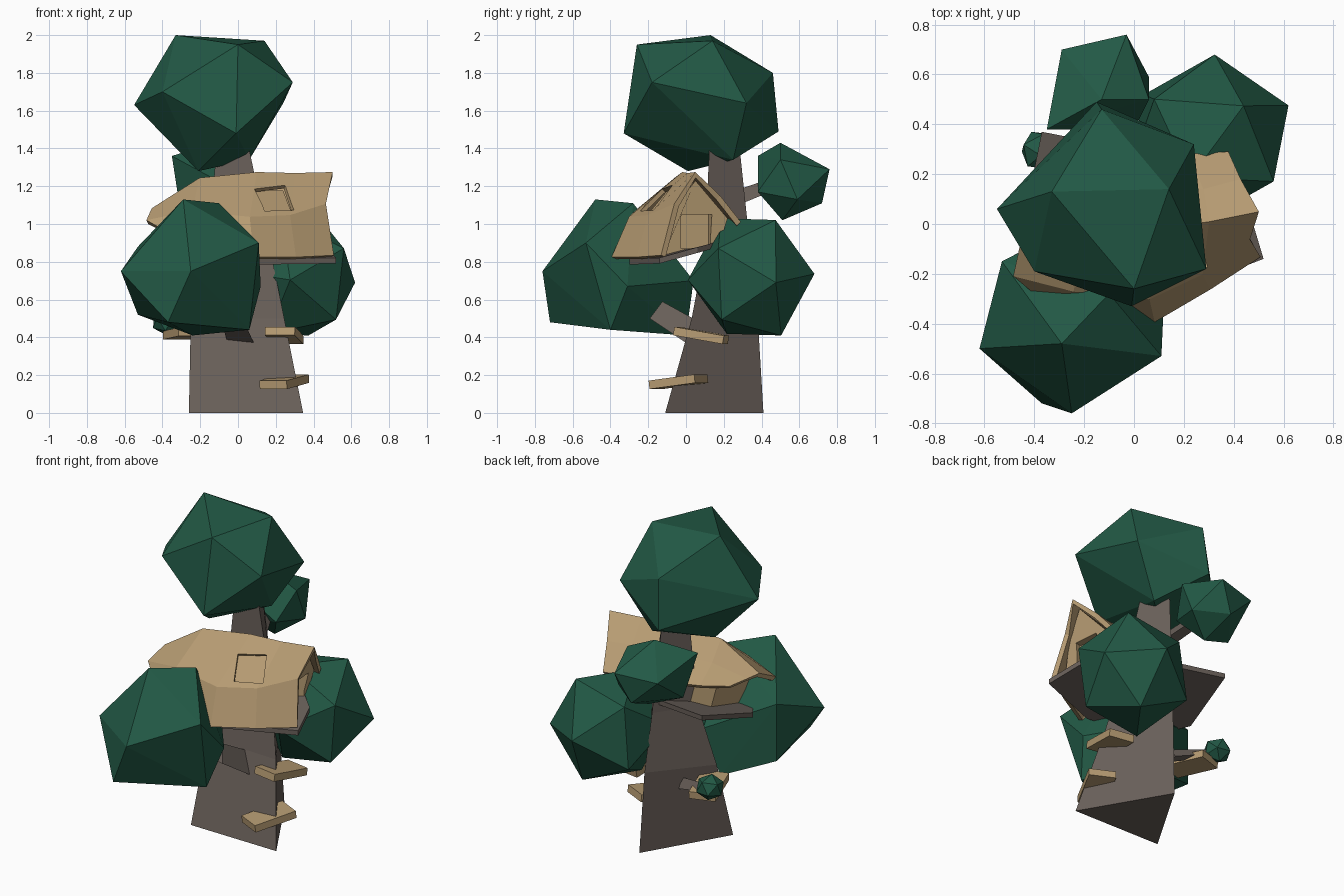
import bpy, bmesh, math
from mathutils import Vector, Matrix

if "Cube" in bpy.data.objects:
    bpy.data.objects.remove(bpy.data.objects["Cube"])


def material(name, rgb):
    m = bpy.data.materials.new(name)
    m.diffuse_color = (*rgb, 1)
    m.use_nodes = True
    m.node_tree.nodes["Principled BSDF"].inputs["Base Color"].default_value = m.diffuse_color
    return m


BARK = material("bark", (0.14, 0.115, 0.1))
WOOD = material("wood", (0.47, 0.33, 0.17))
LEAF = material("leaf", (0.016, 0.1, 0.06))


def finish(name, bm, mat):
    bmesh.ops.recalc_face_normals(bm, faces=bm.faces[:])
    me = bpy.data.meshes.new(name)
    bm.to_mesh(me)
    bm.free()
    ob = bpy.data.objects.new(name, me)
    bpy.context.collection.objects.link(ob)
    me.materials.append(mat)
    return ob


def loft(name, rings, mat, closed=True):
    """Skin a row of equal point rings; closed rings get end caps."""
    bm = bmesh.new()
    vs = [[bm.verts.new(p) for p in r] for r in rings]
    n = len(rings[0])
    for a, b in zip(vs, vs[1:]):
        for i in range(n if closed else n - 1):
            j = (i + 1) % n
            bm.faces.new((a[i], a[j], b[j], b[i]))
    if closed:
        bm.faces.new(vs[0])
        bm.faces.new(vs[-1])
    return finish(name, bm, mat)


def box(name, loc, size, mat, rot):
    bm = bmesh.new()
    bmesh.ops.create_cube(bm, size=1)
    bm.transform(Matrix.Translation(loc) @ rot @ Matrix.Diagonal((*size, 1)))
    return finish(name, bm, mat)


def frame(a, b):
    """Right-handed basis with a as first axis and b in the first plane."""
    a = Vector(a).normalized()
    b = Vector(b)
    b = (b - a * b.dot(a)).normalized()
    return Matrix((a, b, a.cross(b))).transposed()


def foliage(name, lo, hi, tip, neighbour):
    """Icosahedron turned so two of its corners match, fitted to a box."""
    bm = bmesh.new()
    bmesh.ops.create_icosphere(bm, subdivisions=1, radius=1)
    bm.verts.ensure_lookup_table()
    v0 = bm.verts[0]
    v1 = v0.link_edges[0].other_vert(v0)
    rot = frame(tip, neighbour) @ frame(v0.co, v1.co).transposed()
    bm.transform(rot.to_4x4())
    for k in range(3):
        c = [v.co[k] for v in bm.verts]
        s = (hi[k] - lo[k]) / (max(c) - min(c))
        m = min(c)
        for v in bm.verts:
            v.co[k] = lo[k] + (v.co[k] - m) * s
    return finish(name, bm, LEAF)


def faceted(name, corners):
    """Irregular clump: convex hull of a few corners."""
    bm = bmesh.new()
    for p in corners:
        bm.verts.new(p)
    bmesh.ops.convex_hull(bm, input=bm.verts[:])
    return finish(name, bm, LEAF)


def branch(name, p, q, r0, r1):
    p, q = Vector(p), Vector(q)
    m = frame(q - p, (0, 0, 1))
    rings = [[c + m @ Vector((0, r * math.cos(t), r * math.sin(t)))
              for t in (0, 2 * math.pi / 3, 4 * math.pi / 3)]
             for c, r in ((p, r0), (q, r1))]
    return loft(name, rings, BARK)


def cut(target, cutter):
    mod = target.modifiers.new("cut", "BOOLEAN")
    mod.operation, mod.solver, mod.object = "DIFFERENCE", "EXACT", cutter
    cutter.hide_render = True
    bpy.context.view_layer.objects.active = target
    for m in [m.name for m in target.modifiers]:
        bpy.ops.object.modifier_apply(modifier=m)
    bpy.data.objects.remove(cutter)


# three-sided leaning trunk
loft("trunk", [
    [(-0.26, -0.10, 0), (0.345, -0.11, 0), (0.04, 0.41, 0)],
    [(-0.25, 0.05, 0.5), (0.245, 0.03, 0.5), (0.025, 0.38, 0.5)],
    [(-0.16, 0.11, 0.87), (0.17, 0.1, 0.87), (0.0, 0.34, 0.87)],
    [(-0.11, 0.13, 1.44), (0.05, 0.125, 1.44), (-0.03, 0.28, 1.44)]], BARK)

# branches
branch("front_branch", (0.03, 0.08, 0.38), (-0.03, -0.16, 0.53), 0.085, 0.07)
branch("upper_branch", (-0.03, 0.22, 1.11), (-0.12, 0.48, 1.21), 0.05, 0.04)
branch("side_branch", (-0.12, 0.2, 0.4), (-0.37, 0.29, 0.47), 0.04, 0.025)
branch("back_branch", (0.03, 0.2, 0.55), (0.25, 0.33, 0.7), 0.07, 0.05)

# foliage clumps
faceted("crown_foliage", [
    (-0.33, 0.13, 2.0), (0, -0.26, 1.95), (0.14, 0.14, 1.97),
    (0.29, -0.18, 1.75), (-0.01, -0.33, 1.48), (-0.4, -0.19, 1.7),
    (-0.55, 0.06, 1.63), (-0.13, 0.46, 1.8), (0.24, 0.32, 1.64),
    (-0.21, 0.01, 1.28), (-0.15, 0.49, 1.49), (0.06, 0.25, 1.34)])
faceted("front_foliage", [
    (-0.25, -0.76, 0.75), (-0.29, -0.48, 1.13), (-0.1, -0.28, 1.11),
    (0.11, -0.53, 0.9), (0.12, -0.31, 0.67), (0.06, -0.4, 0.44),
    (-0.37, -0.72, 0.48), (-0.62, -0.5, 0.75), (-0.53, -0.15, 0.52),
    (-0.24, 0.0, 0.41), (-0.53, -0.15, 0.88), (-0.15, 0.04, 0.7)])
foliage("right_foliage", (-0.02, 0.01, 0.41), (0.62, 0.68, 1.03),
        (0.33, 0.14, -0.03), (0.31, -0.14, 0.13))
faceted("back_foliage", [
    (-0.29, 0.7, 1.27), (-0.03, 0.76, 1.29), (0.06, 0.59, 1.13),
    (-0.13, 0.5, 1.43), (-0.35, 0.38, 1.36), (0.0, 0.38, 1.17),
    (-0.1, 0.51, 1.02), (-0.31, 0.47, 1.1), (0.06, 0.5, 1.34),
    (-0.12, 0.72, 1.11)])
foliage("twig_foliage", (-0.45, 0.22, 0.41), (-0.3, 0.37, 0.56),
        (-0.3, 0.1, 0.2), (0.2, 0.3, 0.2))

# tilted platform
outline = [(0.52, -0.14), (0.46, 0.06), (0.25, 0.25), (-0.37, 0.37),
           (-0.45, -0.03), (-0.3, -0.23), (0.1, -0.3)]
loft("platform", [[(x, y, 0.83 + 0.28 * max(y, -0.16) + h) for x, y in outline]
                  for h in (0, 0.03)], BARK)

# house walls with a door in the right gable
walls = loft("walls", [
    [(-0.31, -0.2, 0.8), (-0.31, -0.19, 0.98), (-0.31, -0.06, 1.14),
     (-0.29, 0.1, 1.04), (-0.27, 0.14, 0.89)],
    [(0.42, -0.12, 0.83), (0.42, -0.08, 1.06), (0.45, 0.05, 1.23),
     (0.38, 0.22, 1.03), (0.36, 0.18, 0.9)]], WOOD)
turn = Matrix.Rotation(math.radians(15), 4, "Z")
cut(walls, box("door_cutter", (0.42, 0.06, 0.96), (0.14, 0.16, 0.18), WOOD, turn))

# drooping shingle roof, each station running front eave - ridge - back eave
roof = loft("roof", [
    [(-0.37, -0.29, 0.95), (-0.48, -0.2, 1.01), (-0.45, -0.08, 1.07),
     (-0.42, -0.01, 1.06), (-0.36, 0.08, 1.03)],
    [(-0.19, -0.33, 0.87), (-0.24, -0.26, 1.06), (-0.2, -0.06, 1.23),
     (-0.22, 0.05, 1.13), (-0.22, 0.17, 1.03)],
    [(0.08, -0.38, 0.82), (0.06, -0.29, 1.03), (0.1, -0.02, 1.26),
     (0.1, 0.1, 1.14), (0.05, 0.24, 1.02)],
    [(0.3, -0.25, 0.82), (0.27, -0.19, 1.04), (0.3, 0.01, 1.255),
     (0.28, 0.13, 1.14), (0.22, 0.27, 1.01)],
    [(0.5, -0.12, 0.83), (0.46, -0.05, 1.1), (0.5, 0.05, 1.26),
     (0.43, 0.17, 1.14), (0.38, 0.28, 1.0)]], WOOD, closed=False)
solid = roof.modifiers.new("thickness", "SOLIDIFY")
solid.thickness, solid.offset = 0.03, 0

# skylight opening with a recessed pane
slope = frame((0.9, 0.42, 0), (-0.3, 0.6, 0.74)).to_4x4()
centre = Vector((0.185, -0.135, 1.115))
normal = slope.to_3x3() @ Vector((0, 0, 1))
cut(roof, box("skylight_cutter", centre, (0.17, 0.17, 0.14), WOOD, slope))
box("skylight_pane", centre - normal * 0.03, (0.2, 0.21, 0.015), WOOD, slope)

# plank steps around the trunk: centre, heading, pitch
for i, (loc, yaw, pitch) in enumerate([
        ((0.245, -0.04, 0.165), 64, -7),
        ((0.245, 0.08, 0.41), 80, 10),
        ((-0.28, 0.17, 0.42), 108, 4)]):
    rot = (Matrix.Rotation(math.radians(yaw), 4, "Z")
           @ Matrix.Rotation(math.radians(pitch), 4, "Y"))
    box(f"step_{i + 1}", loc, (0.27, 0.16, 0.045), WOOD, rot)
